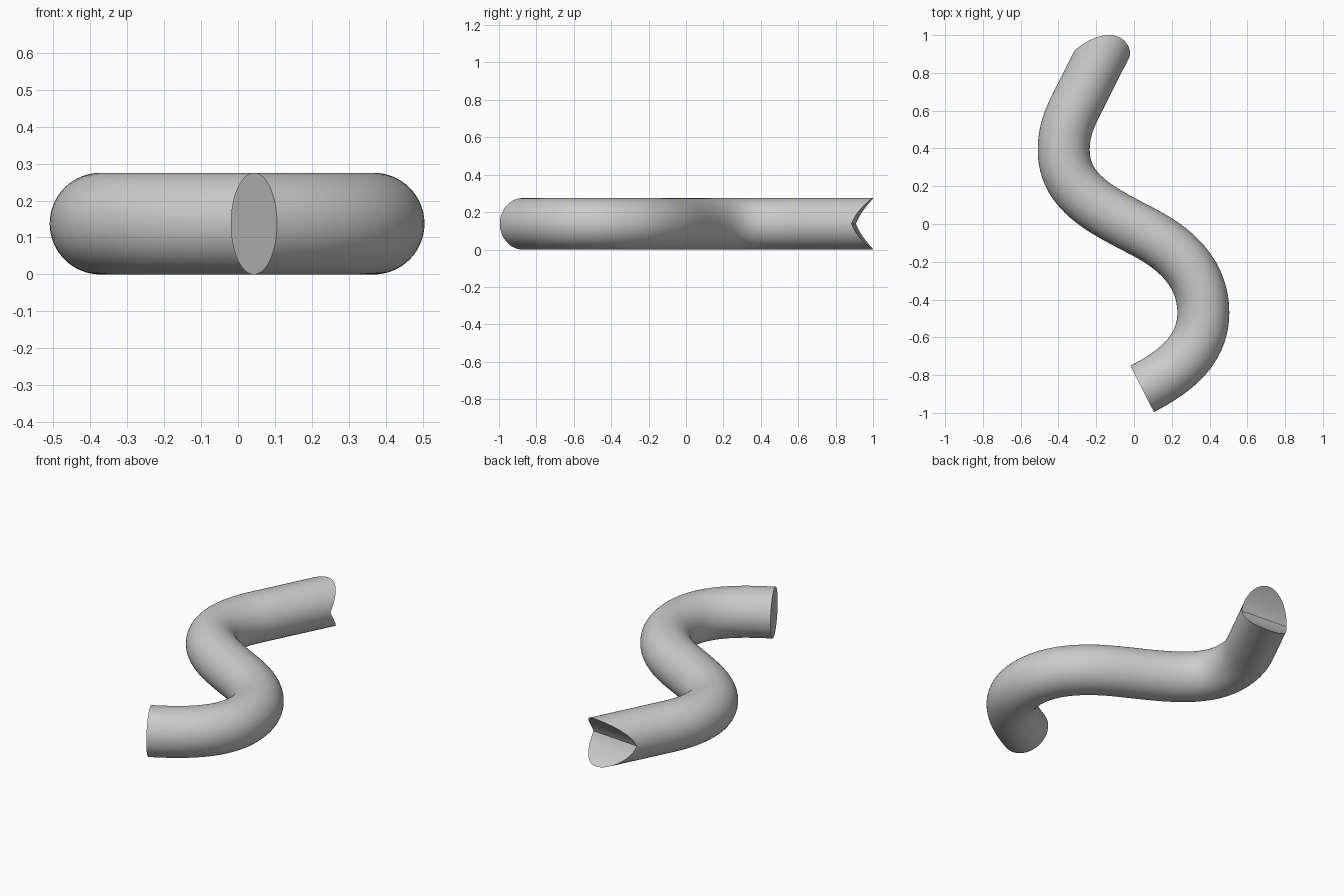
import bpy, bmesh, math
from mathutils import Vector
from mathutils.geometry import interpolate_bezier

if "Cube" in bpy.data.objects:
    bpy.data.objects.remove(bpy.data.objects["Cube"])

R = 0.1375      # tube radius
SIDES = 64

# Centreline knots: x, y, tangent x, tangent y
knots = [
    (0.043, -0.873, 0.89, 0.455),
    (0.367, -0.47, 0.0, 1.0),
    (0.065, -0.05, -0.88, 0.47),
    (-0.372, 0.39, 0.0, 1.0),
    (-0.271, 0.70, 0.45, 0.89),
    (-0.198, 0.845, 0.45, 0.89),
]
path = []
for a, b in zip(knots, knots[1:]):
    p, q = Vector((a[0], a[1], R)), Vector((b[0], b[1], R))
    ta, tb = Vector((a[2], a[3], 0)).normalized(), Vector((b[2], b[3], 0)).normalized()
    h = 0.38 * (q - p).length
    pts = interpolate_bezier(p, p + ta * h, q - tb * h, q, 25)
    path += pts if not path else pts[1:]


def ring(bm, centre, tangent):
    side = Vector((tangent.y, -tangent.x, 0)).normalized()
    out = []
    for i in range(SIDES):
        t = 2 * math.pi * i / SIDES
        out.append(bm.verts.new(centre + side * (R * math.cos(t)) + Vector((0, 0, R * math.sin(t)))))
    return out


# Swept tube
bm = bmesh.new()
rings = []
for i, c in enumerate(path):
    if i == 0:
        t = Vector((knots[0][2], knots[0][3], 0))
    elif i == len(path) - 1:
        t = Vector((knots[-1][2], knots[-1][3], 0))
    else:
        t = path[i + 1] - path[i - 1]
    rings.append(ring(bm, c, t.normalized()))

# Notched end: slide the last ring along the straight axis onto the notch surface
axis = Vector((0.45, 0.89, 0)).normalized()
tilt = -0.08
mouth = ring(bm, path[-1], axis)
for v in mouth:
    u = abs(v.co.z - R) / R
    y = 0.897 + 0.107 * (0.5 * u + 0.5 * u * u)
    d = (y + tilt * (v.co.x + 0.17) - v.co.y) / (axis.y - tilt * axis.x)
    v.co += axis * d
rings.append(mouth)

for a, b in zip(rings, rings[1:]):
    for i in range(SIDES):
        j = (i + 1) % SIDES
        bm.faces.new((a[i], a[j], b[j], b[i]))

# Flat cap on the front end
bm.faces.new(rings[0])

# Notch walls: level strips joining both sides of the mouth
half = SIDES // 2
for i in range(-SIDES // 4, SIDES // 4):
    loop = [mouth[k % SIDES] for k in (i, i + 1, half - i - 1, half - i)]
    bm.faces.new(list(dict.fromkeys(loop)))

bmesh.ops.recalc_face_normals(bm, faces=bm.faces)
mesh = bpy.data.meshes.new("curved_tube")
bm.to_mesh(mesh)
bm.free()
tube = bpy.data.objects.new("curved_tube", mesh)
bpy.context.collection.objects.link(tube)
bpy.context.view_layer.objects.active = tube
tube.select_set(True)
bpy.ops.object.shade_smooth_by_angle(angle=math.radians(30))
